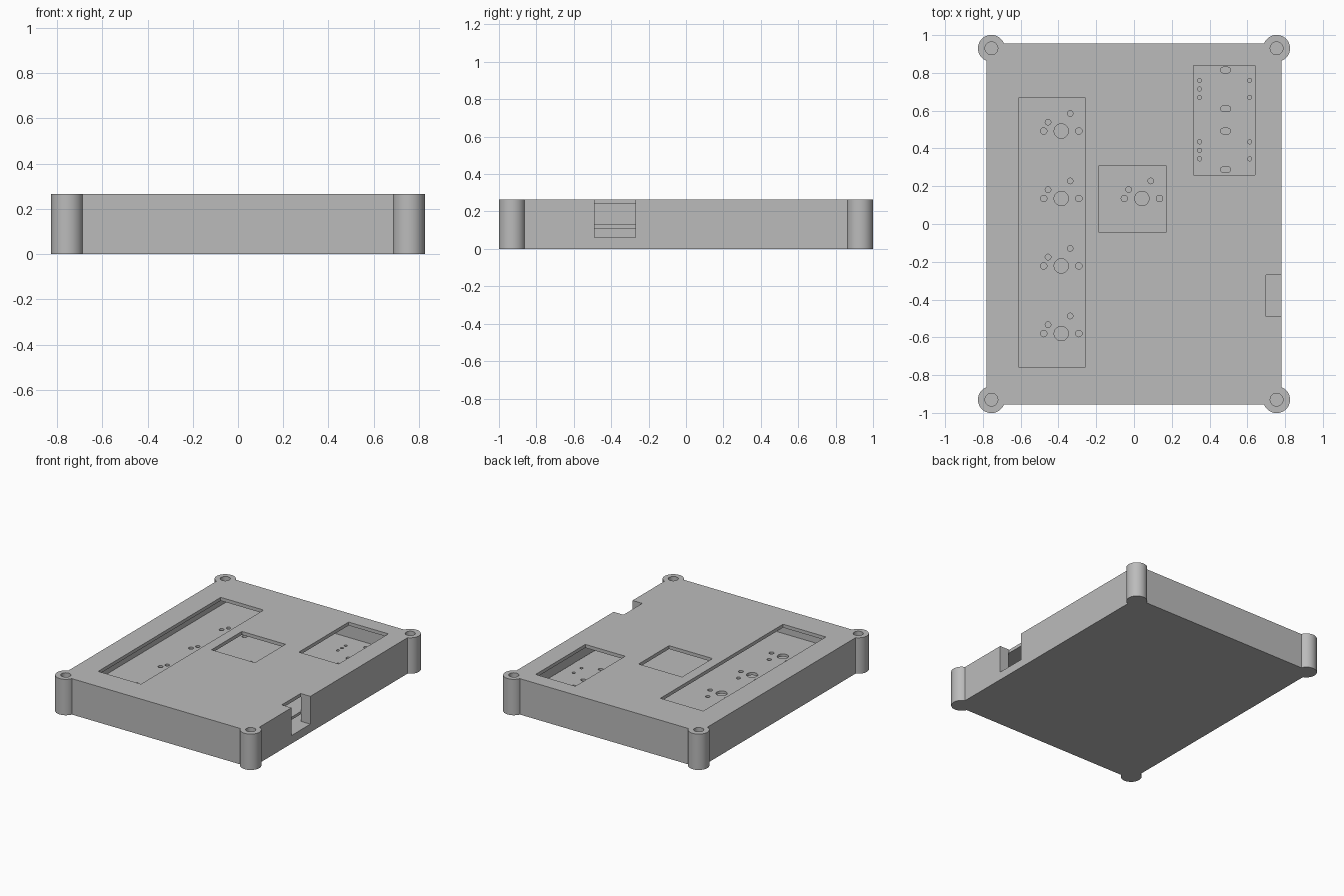
import bpy, bmesh, math

cube = bpy.data.objects.get("Cube")
if cube:
    bpy.data.objects.remove(cube)

grey = bpy.data.materials.new("plain grey")
grey.use_nodes = True
grey.diffuse_color = (0.5, 0.5, 0.5, 1)
grey.node_tree.nodes["Principled BSDF"].inputs["Base Color"].default_value = (0.5, 0.5, 0.5, 1)

HEIGHT = 0.265
HALF_X, HALF_Y = 0.78, 0.955
POST_X, POST_Y, POST_R = 0.755, 0.93, 0.071
CAVITY_X, CAVITY_Y = 0.705, 0.88
FLOOR, LID_UNDER = 0.057, 0.24
PLATE_LOW, PLATE_TOP = 0.11, 0.13


def rect(x0, x1, y0, y1):
    return [(x0, y0), (x1, y0), (x1, y1), (x0, y1)]


def slot(x, y, r, stretch=0.0, n=32):
    """Circle, or a rounded slot when stretched along x."""
    pts = []
    for i in range(n):
        a = 2 * math.pi * (i + 0.5) / n
        shift = math.copysign(stretch, math.cos(a))
        pts.append((x + shift + r * math.cos(a), y + r * math.sin(a)))
    return pts


def prisms(name, items):
    """One object made of upright prisms, each (outline, bottom, top)."""
    bm = bmesh.new()
    for outline, z0, z1 in items:
        low = [bm.verts.new((x, y, z0)) for x, y in outline]
        high = [bm.verts.new((x, y, z1)) for x, y in outline]
        bm.faces.new(low[::-1])
        bm.faces.new(high)
        for i in range(len(low)):
            j = (i + 1) % len(low)
            bm.faces.new((low[i], low[j], high[j], high[i]))
    mesh = bpy.data.meshes.new(name)
    bm.to_mesh(mesh)
    bm.free()
    mesh.materials.append(grey)
    ob = bpy.data.objects.new(name, mesh)
    bpy.context.collection.objects.link(ob)
    return ob


def cut(ob, cutters):
    """Subtract the cutters in turn, then bake the result."""
    for c in cutters:
        c.hide_render = True
        mod = ob.modifiers.new(c.name, 'BOOLEAN')
        mod.operation = 'DIFFERENCE'
        mod.solver = 'EXACT'
        mod.object = c
    bpy.context.view_layer.update()
    graph = bpy.context.evaluated_depsgraph_get()
    mesh = bpy.data.meshes.new_from_object(ob.evaluated_get(graph))
    ob.modifiers.clear()
    ob.data = mesh
    for c in cutters:
        bpy.data.objects.remove(c)


def smooth(ob):
    bpy.ops.object.select_all(action='DESELECT')
    ob.select_set(True)
    bpy.context.view_layer.objects.active = ob
    bpy.ops.object.shade_smooth_by_angle(angle=math.radians(30))


# Case outline: straight sides with a round post bulging at each corner
outline = []
inset = HALF_X - POST_X
half_gap = math.acos(inset / POST_R)
sweep = math.pi / 2 + 2 * half_gap
for k, (sx, sy) in enumerate([(1, 1), (-1, 1), (-1, -1), (1, -1)]):
    for i in range(41):
        a = k * math.pi / 2 - half_gap + sweep * i / 40
        outline.append((sx * POST_X + POST_R * math.cos(a),
                        sy * POST_Y + POST_R * math.sin(a)))
case = prisms("case", [(outline, 0, HEIGHT)])

# Hollow inside, lid windows, cable notch and screw holes
cavity = prisms("cavity_cutter",
                [(rect(-CAVITY_X, CAVITY_X, -CAVITY_Y, CAVITY_Y), FLOOR, LID_UNDER)])
ABOVE = HEIGHT + 0.1
openings = [
    (rect(-0.61, -0.26, -0.76, 0.67), 0.2, ABOVE),
    (rect(-0.185, 0.17, -0.045, 0.31), 0.2, ABOVE),
    (rect(0.315, 0.64, 0.26, 0.84), 0.2, ABOVE),
    (rect(0.70, 0.9, -0.49, -0.27), 0.06, ABOVE),
]
for sx in (-1, 1):
    for sy in (-1, 1):
        openings.append((slot(sx * POST_X, sy * POST_Y, 0.034), 0.05, ABOVE))
cut(case, [cavity, prisms("opening_cutter", openings)])
smooth(case)

# Mounting plate inside the case
plate = prisms("mounting_plate",
               [(rect(-CAVITY_X + 0.002, CAVITY_X - 0.006,
                      -CAVITY_Y + 0.002, CAVITY_Y - 0.002), PLATE_LOW, PLATE_TOP)])
holes = []
# Switch sockets: a large hole, two side pegs and two pins
for x, y in [(-0.385, 0.492), (-0.385, 0.135), (-0.385, -0.222), (-0.385, -0.58), (0.042, 0.135)]:
    for dx, dy, r in [(0, 0, 0.038), (-0.093, 0, 0.017), (0.093, 0, 0.017),
                      (-0.07, 0.047, 0.015), (0.047, 0.093, 0.015)]:
        holes.append(slot(x + dx, y + dy, r))
# Controller bay: slots down the middle and pin holes on both sides
for y in (0.815, 0.61, 0.492, 0.288):
    holes.append(slot(0.485, y, 0.015, 0.012))
for y in (0.76, 0.715, 0.67, 0.435, 0.39, 0.345):
    holes.append(slot(0.347, y, 0.011))
for y in (0.76, 0.67, 0.435, 0.345):
    holes.append(slot(0.612, y, 0.011))
cut(plate, [prisms("hole_cutter", [(h, PLATE_LOW - 0.02, PLATE_TOP + 0.02) for h in holes])])
smooth(plate)
